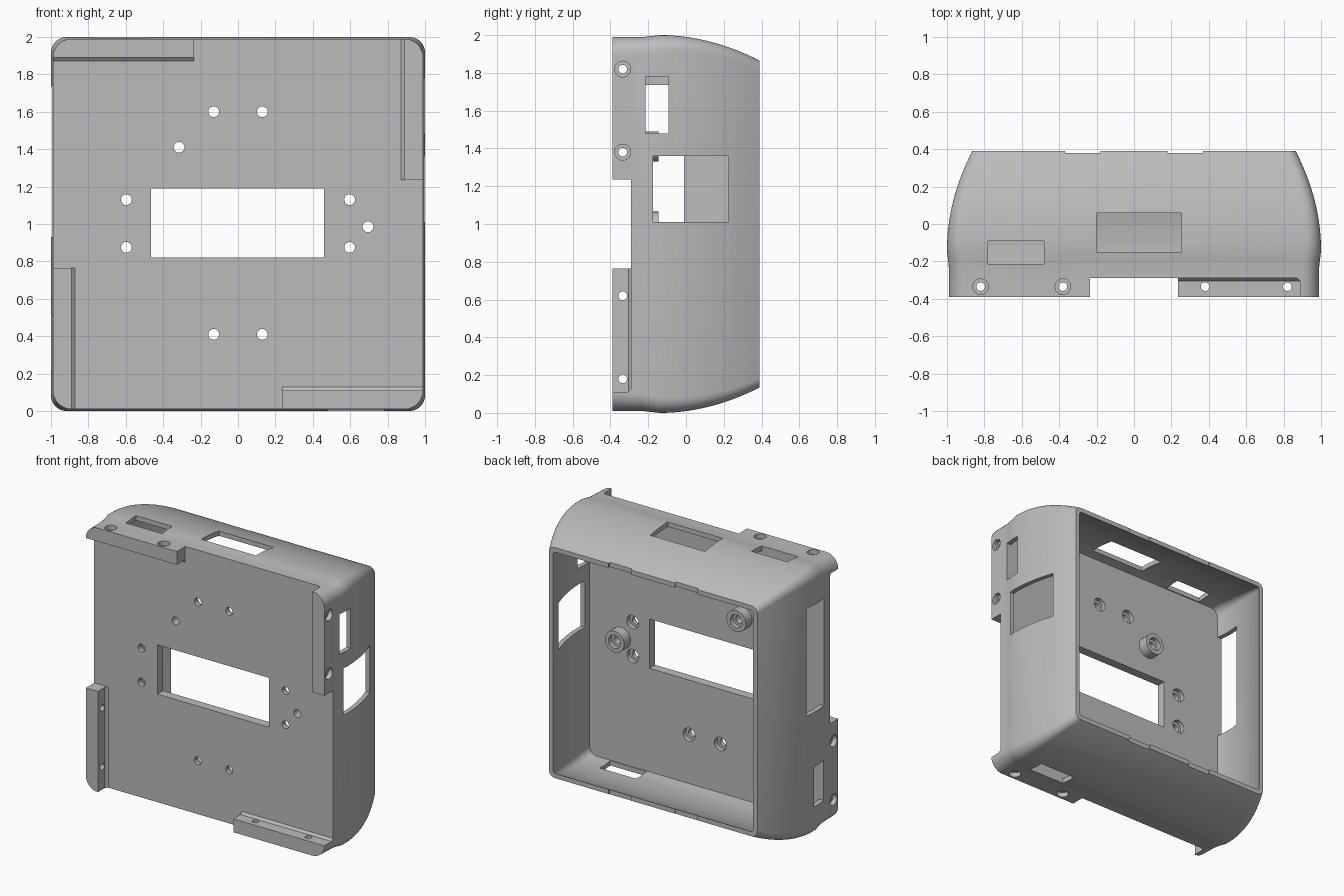
import bpy, bmesh, math
from mathutils import Matrix, Vector

if "Cube" in bpy.data.objects:
    bpy.data.objects.remove(bpy.data.objects["Cube"], do_unlink=True)

FRONT, STEP, FLOOR, BACK, WALL = -0.39, -0.29, -0.222, 0.39, 0.035
CENTRE = Matrix.Translation((0, 0, 1))
TURNS = [CENTRE @ Matrix.Rotation(k * math.pi / 2, 4, 'Y') for k in range(4)]

grey = bpy.data.materials.new("plastic grey")
grey.use_nodes = True
grey.diffuse_color = (0.5, 0.5, 0.5, 1)
grey.node_tree.nodes["Principled BSDF"].inputs["Base Color"].default_value = (0.5, 0.5, 0.5, 1)


def make_object(name, bm):
    bmesh.ops.recalc_face_normals(bm, faces=bm.faces[:])
    mesh = bpy.data.meshes.new(name)
    bm.to_mesh(mesh)
    bm.free()
    mesh.materials.append(grey)
    obj = bpy.data.objects.new(name, mesh)
    bpy.context.collection.objects.link(obj)
    return obj


def loft(bm, loops):
    rings = [[bm.verts.new(p) for p in loop] for loop in loops]
    for a, b in zip(rings, rings[1:]):
        for i in range(len(a)):
            j = (i + 1) % len(a)
            bm.faces.new((a[i], a[j], b[j], b[i]))
    bm.faces.new(rings[0])
    bm.faces.new(rings[-1])


def half_width(y):
    if y > -0.14:
        return 1 - 0.135 * ((y + 0.14) / 0.53) ** 2
    return 0.99 + 0.01 * max(0, (y + 0.23) / 0.09)


def rounded_square(y, inset=0):
    half = half_width(y) - inset
    radius = 0.1 - 0.05 * (y - FRONT) / (BACK - FRONT) - inset * 0.8
    points = []
    for k in range(4):
        for i in range(9):
            a = math.pi / 2 * (k + i / 8)
            sx = 1 if k in (0, 3) else -1
            sz = 1 if k < 2 else -1
            points.append((sx * (half - radius) + radius * math.cos(a), y,
                           1 + sz * (half - radius) + radius * math.sin(a)))
    return points


def box(bm, lo, hi, frame=Matrix()):
    lo, hi = Vector(lo), Vector(hi)
    size = Matrix.Diagonal((*(hi - lo), 1))
    bmesh.ops.create_cube(bm, size=1, matrix=frame @ Matrix.Translation((lo + hi) / 2) @ size)


def rod(bm, start, end, radius, frame=Matrix()):
    start, end = Vector(start), Vector(end)
    turn = (end - start).to_track_quat('Z', 'Y').to_matrix().to_4x4()
    bmesh.ops.create_cone(bm, cap_ends=True, segments=24, radius1=radius, radius2=radius,
                          depth=(end - start).length,
                          matrix=frame @ Matrix.Translation((start + end) / 2) @ turn)


def combine(target, bm, operation):
    tool = make_object("cutter", bm)
    mod = target.modifiers.new("cut", 'BOOLEAN')
    mod.operation, mod.solver, mod.object = operation, 'EXACT', tool
    bpy.context.view_layer.objects.active = target
    bpy.ops.object.modifier_apply(modifier=mod.name)
    bpy.data.objects.remove(tool, do_unlink=True)


# Bulging outer body
levels = [FRONT, -0.23, -0.185, -0.14] + [-0.14 + 0.53 * i / 14 for i in range(1, 15)]
bm = bmesh.new()
loft(bm, [rounded_square(y) for y in levels])
shell = make_object("enclosure_shell", bm)


# Open cavity, and the pinwheel clearance that leaves four mounting tabs
def pinwheel(y, edge):
    quarter = [(-0.235, y, edge), (-0.235, y, 1.2), (edge, y, 1.2)]
    return [turn @ Vector(p) for turn in TURNS for p in quarter]


bm = bmesh.new()
inner = [FLOOR] + [y for y in levels if y > -0.2] + [0.43]
loft(bm, [rounded_square(y, WALL) for y in inner])
loft(bm, [pinwheel(-0.5, 0.89), pinwheel(STEP - 0.015, 0.89), pinwheel(STEP, 0.872)])
combine(shell, bm, 'DIFFERENCE')

# Two standoffs on the inside of the plate
posts = [(-0.315, 1.41), (0.695, 0.985)]
screws = [(s * 0.13, z) for s in (-1, 1) for z in (0.41, 1.6)]
screws += [(s * 0.597, z) for s in (-1, 1) for z in (0.875, 1.13)]
bm = bmesh.new()
for x, z in posts:
    rod(bm, (x, FLOOR - 0.03, z), (x, -0.145, z), 0.08)
combine(shell, bm, 'UNION')

# Through openings
bm = bmesh.new()
box(bm, (-0.465, -0.5, 0.82), (0.46, -0.1, 1.19))        # display opening
box(bm, (-0.2, -0.15, 1.8), (0.255, 0.06, 2.1))          # top port
box(bm, (0.8, -0.175, 1.01), (1.1, 0.225, 1.36))         # right port
box(bm, (-1.1, -0.218, 0.93), (-0.8, -0.01, 1.735))      # left slot
for x, z in posts + screws:
    rod(bm, (x, -0.5, z), (x, 0, z), 0.029)
for turn in TURNS:
    box(bm, (-0.78, -0.215, 0.85), (-0.48, -0.092, 1.1), turn)
    for u in (-0.82, -0.38):
        rod(bm, (u, -0.335, 0.8), (u, -0.335, 1.1), 0.023, turn)
# Shallow notches in the back rim
for s in (-1, 1):
    for z in (0.14, 1.86):
        box(bm, (s * 0.275 - 0.095, 0.38, z - 0.08), (s * 0.275 + 0.095, 0.42, z + 0.08))
combine(shell, bm, 'DIFFERENCE')

# Screw head recesses
bm = bmesh.new()
for x, z in screws:
    rod(bm, (x, FLOOR - 0.035, z), (x, -0.1, z), 0.05)
for x, z in posts:
    rod(bm, (x, -0.18, z), (x, -0.1, z), 0.05)
for turn in TURNS:
    for u in (-0.82, -0.38):
        rod(bm, (u, -0.335, 0.955), (u, -0.335, 1.1), 0.042, turn)
combine(shell, bm, 'DIFFERENCE')

# Smooth curves with crisp edges
bpy.ops.object.select_all(action='DESELECT')
shell.select_set(True)
bpy.context.view_layer.objects.active = shell
bpy.ops.object.shade_smooth_by_angle(angle=math.radians(30))
